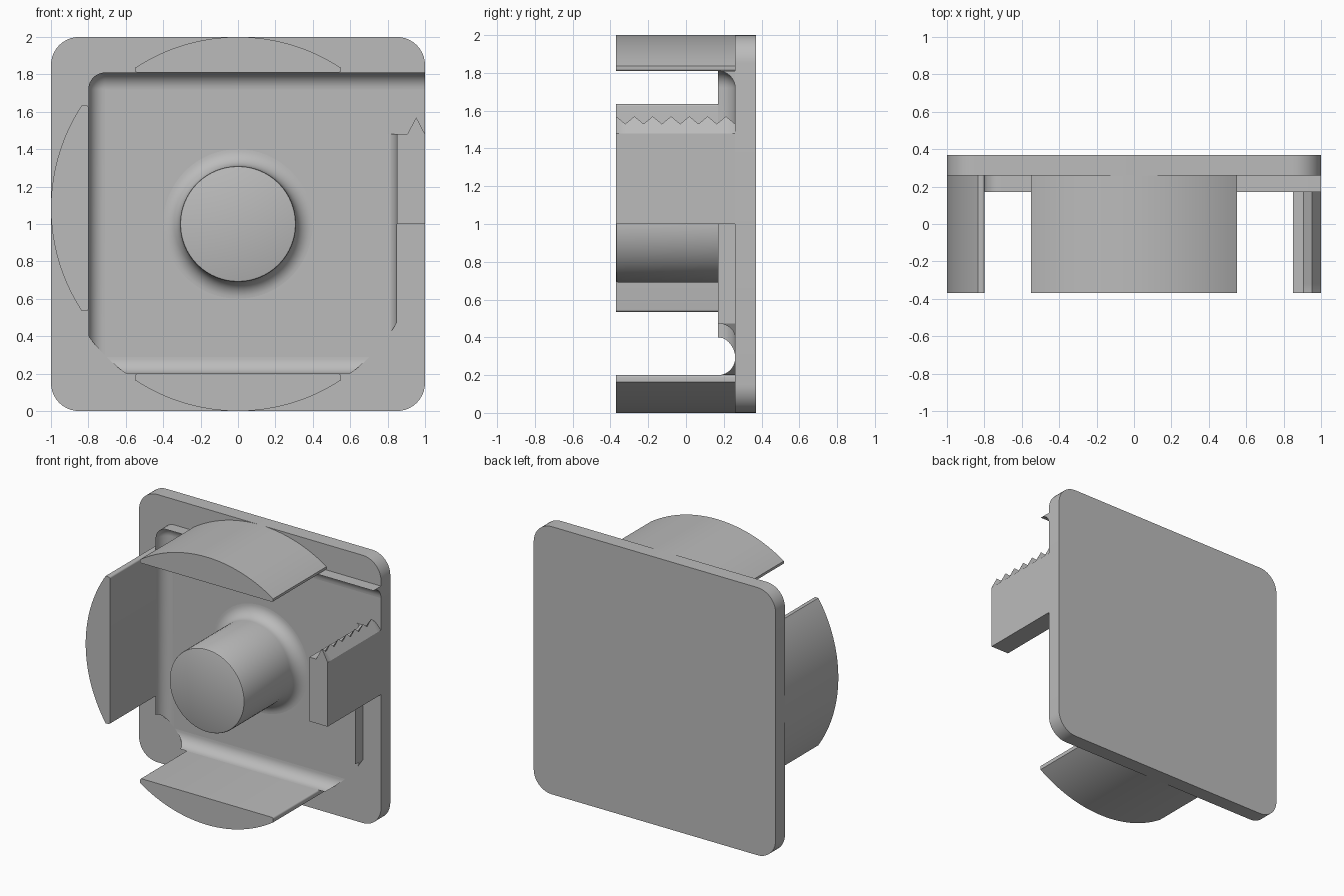
import bpy, bmesh
from math import sin, cos, pi, sqrt, radians

cube = bpy.data.objects.get("Cube")
if cube:
    bpy.data.objects.remove(cube)

grey = bpy.data.materials.new("plain_grey")
grey.use_nodes = True
grey.diffuse_color = (0.5, 0.5, 0.5, 1)
grey.node_tree.nodes["Principled BSDF"].inputs["Base Color"].default_value = (0.5, 0.5, 0.5, 1)

FRONT, LIP, FLOOR, BACK = -0.37, 0.17, 0.26, 0.37
R = FLOOR - LIP      # fillet radius
STEPS = 10


def finish(name, bm):
    bmesh.ops.remove_doubles(bm, verts=bm.verts, dist=1e-5)
    bmesh.ops.recalc_face_normals(bm, faces=bm.faces)
    mesh = bpy.data.meshes.new(name)
    bm.to_mesh(mesh)
    bm.free()
    mesh.materials.append(grey)
    obj = bpy.data.objects.new(name, mesh)
    bpy.context.collection.objects.link(obj)
    bpy.ops.object.select_all(action="DESELECT")
    obj.select_set(True)
    bpy.context.view_layer.objects.active = obj
    bpy.ops.object.shade_smooth_by_angle(angle=radians(30))
    return obj


def extrude(name, outline, y0, y1):
    """Solid from an (x, z) outline pushed along y."""
    bm = bmesh.new()
    face = bm.faces.new([bm.verts.new((x, y0, z)) for x, z in outline])
    out = bmesh.ops.extrude_face_region(bm, geom=[face])
    verts = [g for g in out["geom"] if isinstance(g, bmesh.types.BMVert)]
    bmesh.ops.translate(bm, verts=verts, vec=(0, y1 - y0, 0))
    return finish(name, bm)


def loft(name, rows):
    """Solid from a closed ring of equally long point rows, with capped ends."""
    bm = bmesh.new()
    grid = [[bm.verts.new(p) for p in row] for row in rows]
    for i, row in enumerate(grid):
        prev = grid[i - 1]
        for j in range(len(row) - 1):
            bm.faces.new((prev[j], prev[j + 1], row[j + 1], row[j]))
    for end in (0, -1):
        bm.faces.new([row[end] for row in grid])
    return finish(name, bm)


def arc(cx, cz, r, a0, a1, n):
    return [(cx + r * cos(a0 + (a1 - a0) * i / n), cz + r * sin(a0 + (a1 - a0) * i / n))
            for i in range(n + 1)]


def fillet_profile(width):
    """(distance from wall, y) along the hollow curve, then the hidden inner corner."""
    pts = [(width * (1 - cos(t)), LIP + R * sin(t))
           for t in (pi / 2 * i / STEPS for i in range(STEPS + 1))]
    return pts + [(0, FLOOR)]


def rim(v):
    """Half width of the unit circle at offset v."""
    return sqrt(max(0, 1 - v * v))


# Cover plate with rounded corners
plate = []
for k, (sx, sz) in enumerate(((1, 1), (-1, 1), (-1, -1), (1, -1))):
    plate += arc(sx * 0.85, 1 + sz * 0.85, 0.15, k * pi / 2, (k + 1) * pi / 2, 10)
extrude("cover_plate", plate, FLOOR, BACK)

# Three curved clamping tabs: circle segments with softened tips
HALF, SOFT = 0.55, 0.012


def tab(name, inner, place):
    outer = [(u, rim(u)) for u in (HALF - 2 * HALF * i / 40 for i in range(41))]
    left = arc(SOFT - HALF, inner + SOFT, SOFT, pi, 1.5 * pi, 4)
    right = arc(HALF - SOFT, inner + SOFT, SOFT, 1.5 * pi, 2 * pi, 4)
    extrude(name, [place(u, v) for u, v in outer + left + right], FRONT, FLOOR)


tab("top_tab", 0.81, lambda u, v: (u, 1 + v))
tab("bottom_tab", 0.8, lambda u, v: (u, 1 - v))
tab("left_hand_tab", 0.8, lambda u, v: (-v, 1.085 + u))

# Hollow fillet running up one side and along the top
rows = []
for d, y in fillet_profile(R):
    path = [(-0.8 + d, 1 - rim(0.8 - d))]
    path += arc(-0.8 + R, 1.81 - R, R - d, pi, pi / 2, 8)
    path += [(1, 1.81 - d)]
    rows.append([(x, y, z) for x, z in path])
loft("side_and_top_fillet", rows)

# Hollow fillet along the bottom tab, ending on the circle
rows = []
for d, y in fillet_profile(R):
    x = rim(0.8 - d)
    rows.append([(-x, y, 0.2 + d), (x, y, 0.2 + d)])
loft("bottom_fillet", rows)

# Narrow fillet beside the toothed tab
rows = []
for d, y in fillet_profile(0.05):
    x = 0.85 - d
    rows.append([(x, y, 1 - rim(x)), (x, y, 1.48)])
loft("toothed_tab_fillet", rows)

# Toothed tab
extrude("toothed_tab", [(0.85, 1), (1, 1), (1, 1.48), (0.85, 1.48)], FRONT, FLOOR)
count = 13
ys = [FRONT + (FLOOR - FRONT) * i / count for i in range(count + 1)]
loft("tab_teeth", [
    [(0.905, y, 1.48) for y in ys],
    [(0.953, y, 1.53 if i % 2 else 1.57) for i, y in enumerate(ys)],
    [(1, y, 1.48) for y in ys]])

# Central post, turned around the y axis, with a flared foot
profile = [(0, FRONT), (0.3, FRONT), (0.307, FRONT + 0.003), (0.31, FRONT + 0.01)]
profile += [(0.31 + d, y) for d, y in fillet_profile(R)[:-1]]
bm = bmesh.new()
verts = [bm.verts.new((r, y, 1)) for r, y in profile]
edges = [bm.edges.new(pair) for pair in zip(verts, verts[1:])]
bmesh.ops.spin(bm, geom=verts + edges, cent=(0, 0, 1), axis=(0, 1, 0),
               angle=2 * pi, steps=64, use_merge=True)
finish("center_post", bm)
